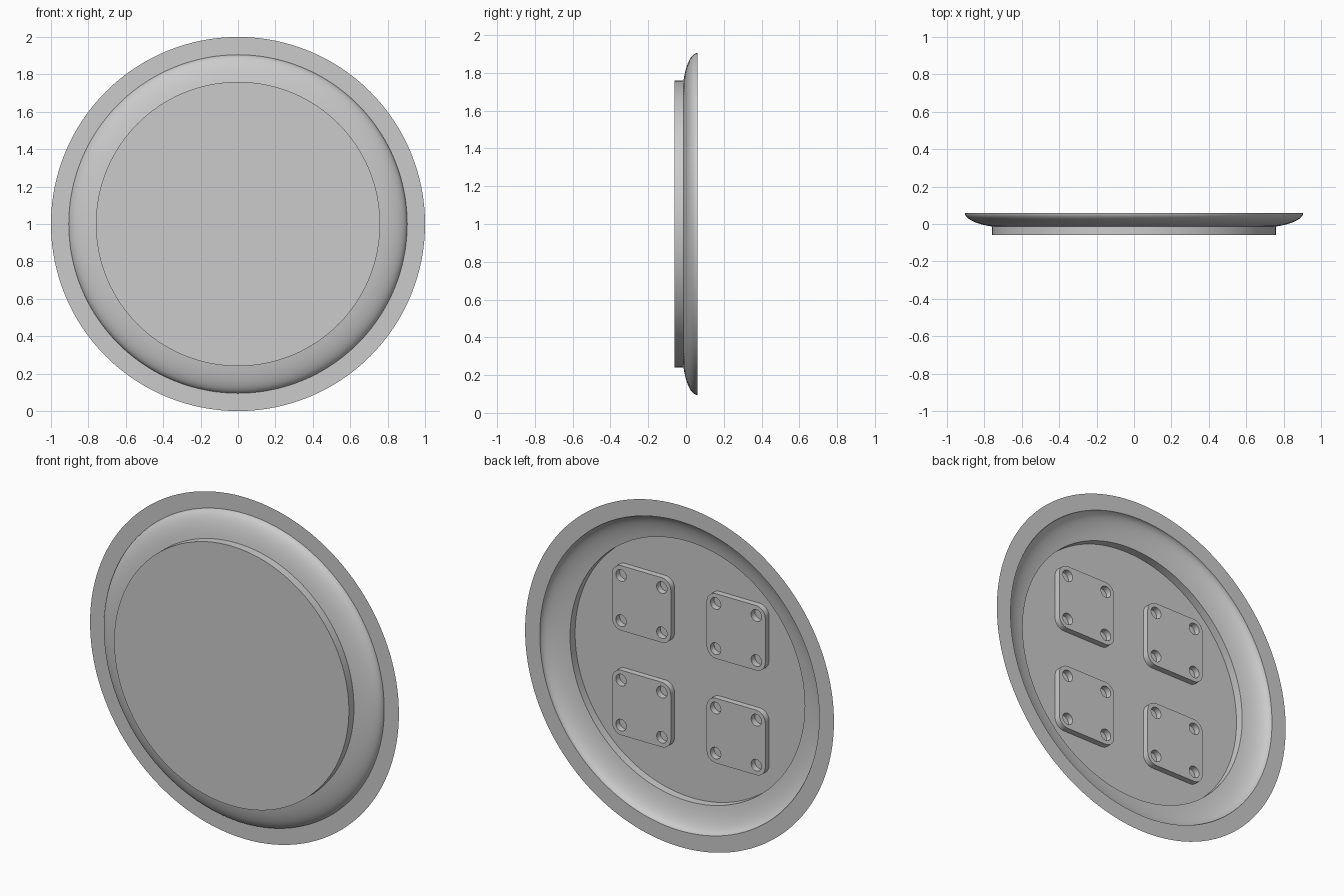
import bpy, bmesh, math
from mathutils import Vector

cube = bpy.data.objects.get("Cube")
if cube:
    bpy.data.objects.remove(cube, do_unlink=True)

CENTRE_Z = 1.0
BASE_Y = -0.06      # front plate
RIM_Y = 0.06        # flat outer flange
PAD_HEIGHT = 0.035

grey = bpy.data.materials.new("plain grey")
grey.use_nodes = True
grey.diffuse_color = (0.6, 0.6, 0.6, 1)
grey.node_tree.nodes["Principled BSDF"].inputs["Base Color"].default_value = (0.6, 0.6, 0.6, 1)


def make_object(name, bm, location):
    mesh = bpy.data.meshes.new(name)
    bm.to_mesh(mesh)
    bm.free()
    mesh.materials.append(grey)
    obj = bpy.data.objects.new(name, mesh)
    obj.location = location
    bpy.context.collection.objects.link(obj)
    bpy.ops.object.select_all(action='DESELECT')
    obj.select_set(True)
    bpy.context.view_layer.objects.active = obj
    bpy.ops.object.shade_smooth_by_angle(angle=math.radians(30))
    return obj


def arc(cx, cz, radius, start, end, steps):
    angles = [start + (end - start) * i / steps for i in range(steps + 1)]
    return [(cx + radius * math.cos(a), cz + radius * math.sin(a)) for a in angles]


# Thin dished shell: plate, straight wall, rounded shoulder, flat flange
def build_dish():
    start = math.asin(0.1 / 0.245)
    profile = [(0, BASE_Y), (0.76, BASE_Y)]
    for i in range(13):
        t = start + (math.pi / 2 - start) * i / 12
        profile.append((0.66 + 0.245 * math.sin(t), RIM_Y - 0.08 * math.cos(t)))
    profile.append((1.0, RIM_Y))
    bm = bmesh.new()
    verts = [bm.verts.new((r, y, 0)) for r, y in profile]
    edges = [bm.edges.new(pair) for pair in zip(verts, verts[1:])]
    bmesh.ops.spin(bm, geom=verts + edges, cent=(0, 0, 0), axis=(0, 1, 0),
                   angle=2 * math.pi, steps=128, use_merge=True)
    bmesh.ops.remove_doubles(bm, verts=bm.verts, dist=0.0001)
    bmesh.ops.recalc_face_normals(bm, faces=bm.faces)
    # The outside of the shell faces the front
    plate = min(bm.faces, key=lambda f: f.calc_center_median().y)
    if plate.normal.y > 0:
        bmesh.ops.reverse_faces(bm, faces=bm.faces)
    return make_object("dish_shell", bm, (0, 0, CENTRE_Z))


# Rounded square pad with four bolt holes, open against the plate
def build_pad(name, x, z):
    half, corner, inset, hole = 0.19, 0.06, 0.132, 0.034
    quarter = math.pi / 2
    signs = [(1, 1), (-1, 1), (-1, -1), (1, -1)]
    outline = []
    for i, (sx, sz) in enumerate(signs):
        outline += arc(sx * (half - corner), sz * (half - corner), corner,
                       i * quarter, (i + 1) * quarter, 8)
    loops = [outline]
    loops += [arc(sx * inset, sz * inset, hole, 0, 2 * math.pi, 24)[:-1] for sx, sz in signs]

    bm = bmesh.new()
    rims = []
    for loop in loops:
        verts = [bm.verts.new((px, PAD_HEIGHT, pz)) for px, pz in loop]
        rims += [bm.edges.new((v, verts[(i + 1) % len(verts)])) for i, v in enumerate(verts)]
    bmesh.ops.triangle_fill(bm, edges=rims, use_beauty=True, normal=(0, 1, 0))
    walls = bmesh.ops.extrude_edge_only(bm, edges=rims)["geom"]
    for v in walls:
        if isinstance(v, bmesh.types.BMVert):
            v.co.y = 0
    bmesh.ops.recalc_face_normals(bm, faces=bm.faces)
    top = max(bm.faces, key=lambda f: f.calc_center_median().y)
    if top.normal.dot(Vector((0, 1, 0))) < 0:
        bmesh.ops.reverse_faces(bm, faces=bm.faces)
    return make_object(name, bm, (x, BASE_Y, CENTRE_Z + z))


build_dish()
for side, sx in (("left", 1), ("right", -1)):
    for level, sz in (("upper", 1), ("lower", -1)):
        build_pad(f"{level}_{side}_mounting_pad", sx * 0.306, sz * 0.306)
